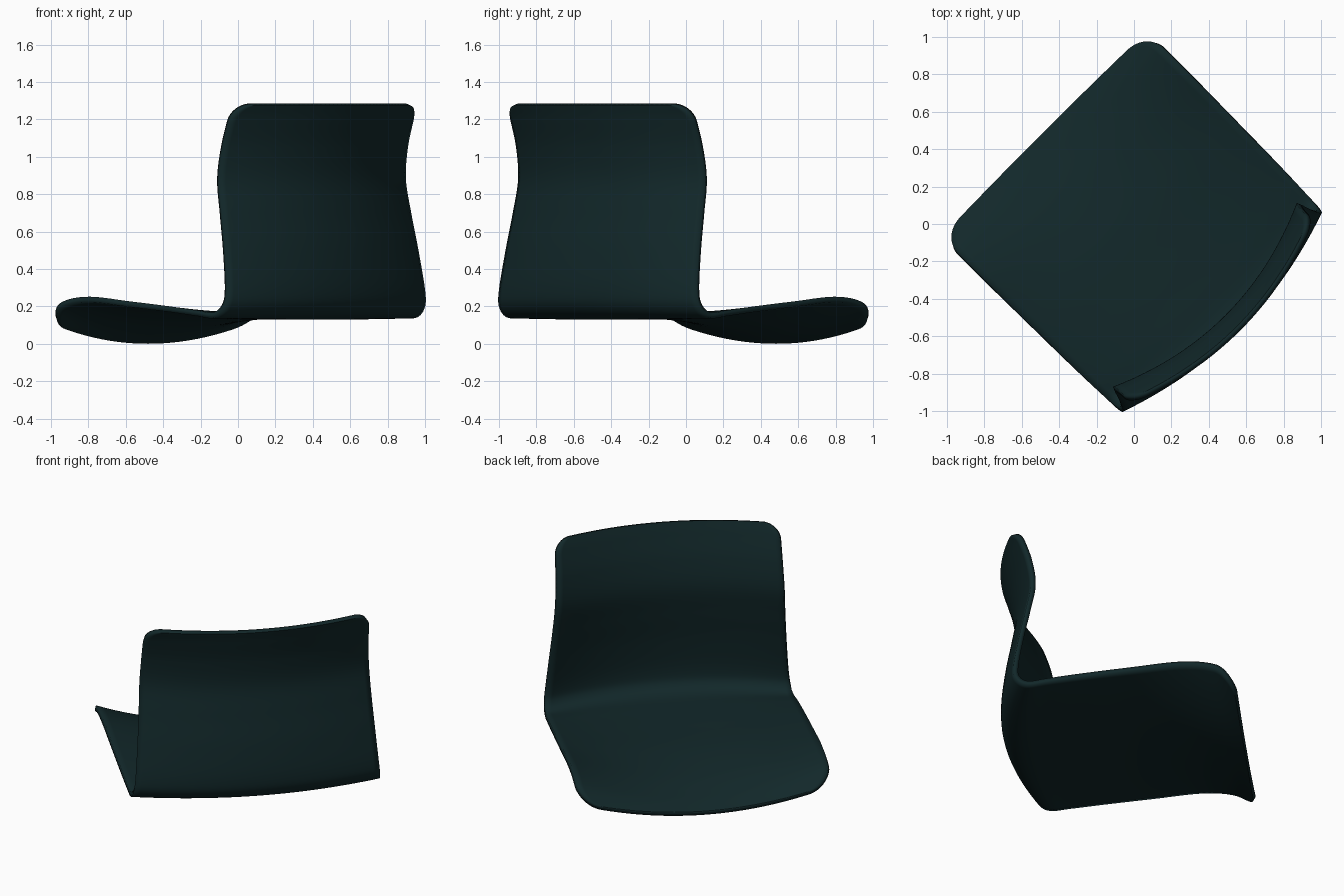
import bpy, bmesh, math
from mathutils import Vector

if "Cube" in bpy.data.objects:
    bpy.data.objects.remove(bpy.data.objects["Cube"])

# One-piece moulded seat shell, turned 45 degrees about z.
# Stations from the seat front, through the bend, to the backrest top:
# (centre depth, centre z, edge depth, edge z, half width)
stations = [
    (.685, .015, .672, .130, .775),
    (.55, .058, .55, .212, .777),
    (.35, .105, .35, .238, .777),
    (.05, .140, .05, .213, .775),
    (-.25, .145, -.25, .186, .772),
    (-.50, .145, -.45, .165, .768),
    (-.68, .150, -.575, .153, .763),
    (-.765, .200, -.640, .200, .755),
    (-.785, .300, -.652, .290, .743),
    (-.765, .500, -.620, .500, .725),
    (-.730, .700, -.580, .700, .710),
    (-.705, .880, -.550, .880, .700),
    (-.725, 1.05, -.572, 1.05, .693),
    (-.765, 1.20, -.620, 1.20, .690),
    (-.790, 1.28, -.655, 1.28, .690),
]
FRONT_R, TOP_R, COLS, THICK = .14, .10, 40, .03


def spline(p, i, f):
    """Catmull-Rom point on segment i."""
    def get(k):
        if k < 0:
            return [2 * a - b for a, b in zip(p[0], p[1])]
        if k >= len(p):
            return [2 * a - b for a, b in zip(p[-1], p[-2])]
        return p[k]
    return [.5 * (2 * b + (c - a) * f + (2 * a - 5 * b + 4 * c - d) * f * f
                  + (3 * b - a - 3 * c + d) * f ** 3)
            for a, b, c, d in zip(get(i - 1), get(i), get(i + 1), get(i + 2))]


rows, last = [], len(stations) - 2
for i in range(last + 1):
    n = 20 if i in (0, last - 1, last) else 7
    for k in range(n):
        f = k / n
        if i == 0:
            f = f * f          # tighter rows at the rounded ends
        elif i == last:
            f = 1 - (1 - f) ** 2
        rows.append(spline(stations, i, f))
rows.append(list(stations[-1]))

# Distance along the edge, used for rounding the corners
dist = [0]
for a, b in zip(rows, rows[1:]):
    dist.append(dist[-1] + math.hypot(a[2] - b[2], a[3] - b[3]))


def inset(s, r):
    return 0 if s >= r else r - math.sqrt(max(0, r * r - (r - s) ** 2))


bm = bmesh.new()
fwd, side = Vector((-1, 1, 0)).normalized(), Vector((1, 1, 0)).normalized()
grid = []
for row, s in zip(rows, dist):
    cd, cz, ed, ez, w = row
    half = w - inset(s, FRONT_R) - inset(dist[-1] - s, TOP_R)
    line = []
    for j in range(COLS + 1):
        u = half * (2 * j / COLS - 1)
        q = (u / w) ** 2
        p = fwd * (cd + (ed - cd) * q) + side * u
        p.z = cz + (ez - cz) * q
        line.append(bm.verts.new(p))
    grid.append(line)
for a, b in zip(grid, grid[1:]):
    for j in range(COLS):
        bm.faces.new((a[j], a[j + 1], b[j + 1], b[j]))
bmesh.ops.recalc_face_normals(bm, faces=bm.faces)
me = bpy.data.meshes.new("seat_shell")
bm.to_mesh(me)
bm.free()

shell = bpy.data.objects.new("seat_shell", me)
bpy.context.collection.objects.link(shell)
mat = bpy.data.materials.new("dark_teal")
mat.diffuse_color = (.006, .021, .023, 1)
mat.use_nodes = True
mat.node_tree.nodes["Principled BSDF"].inputs["Base Color"].default_value = mat.diffuse_color
me.materials.append(mat)

# Wall thickness
sol = shell.modifiers.new("thickness", 'SOLIDIFY')
sol.thickness, sol.offset = THICK, 0

bpy.context.view_layer.objects.active = shell
shell.select_set(True)
bpy.ops.object.shade_smooth_by_angle(angle=math.radians(40))
